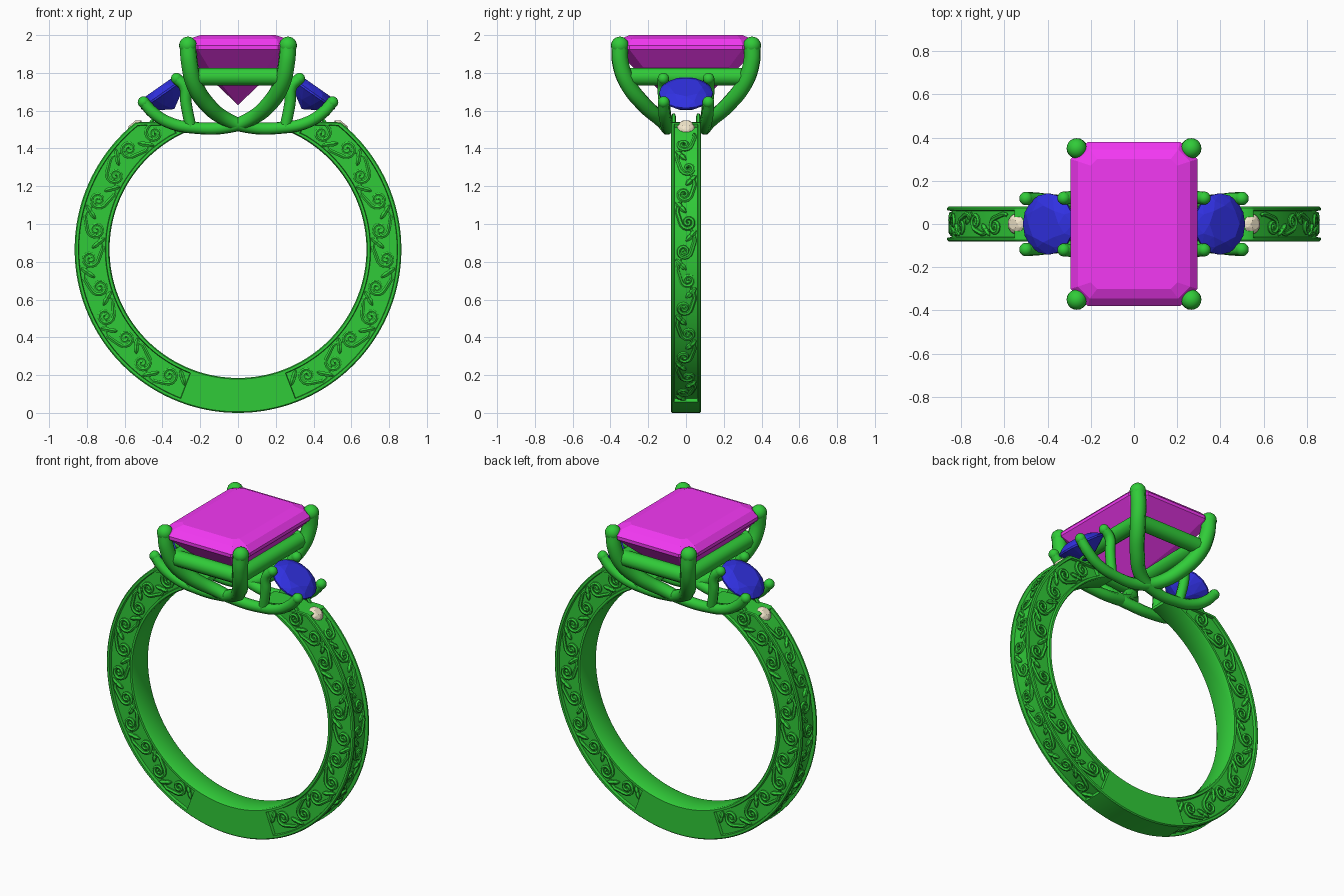
import bpy, bmesh
from math import sin, cos, pi, radians
from mathutils import Matrix, Vector

if "Cube" in bpy.data.objects:
    bpy.data.objects.remove(bpy.data.objects["Cube"])

ZC, RI, RO, HW = 0.865, 0.68, 0.865, 0.08   # ring centre height, radii, half width


def material(name, rgb):
    m = bpy.data.materials.new(name)
    m.diffuse_color = (*rgb, 1)
    m.use_nodes = True
    m.node_tree.nodes["Principled BSDF"].inputs["Base Color"].default_value = m.diffuse_color
    return m


GREEN = material("green_metal", (0.03, 0.6, 0.04))
PINK = material("magenta_gem", (0.9, 0.04, 0.9))
BLUE = material("blue_gem", (0.03, 0.03, 0.75))
CREAM = material("cream_gem", (0.9, 0.8, 0.6))


def finish(name, bm, mat, smooth=None):
    me = bpy.data.meshes.new(name)
    bmesh.ops.recalc_face_normals(bm, faces=bm.faces)
    bm.to_mesh(me)
    bm.free()
    ob = bpy.data.objects.new(name, me)
    bpy.context.collection.objects.link(ob)
    me.materials.append(mat)
    if smooth:
        select(ob)
        bpy.ops.object.shade_smooth_by_angle(angle=radians(smooth))
    return ob


def select(ob):
    bpy.ops.object.select_all(action='DESELECT')
    ob.select_set(True)
    bpy.context.view_layer.objects.active = ob


def tubes(name, paths, depth, kind='BEZIER', res=2):
    """Round wires; each path is a list of (point, radius factor)."""
    cu = bpy.data.curves.new(name, 'CURVE')
    cu.dimensions = '3D'
    cu.bevel_depth, cu.bevel_resolution, cu.resolution_u = depth, res, 8
    cu.use_fill_caps = True
    for path in paths:
        sp = cu.splines.new(kind)
        pts = sp.bezier_points if kind == 'BEZIER' else sp.points
        pts.add(len(path) - 1)
        for q, (p, r) in zip(pts, path):
            q.radius = r
            if kind == 'BEZIER':
                q.co = p
                q.handle_left_type = q.handle_right_type = 'AUTO'
            else:
                q.co = (*p, 1)
    ob = bpy.data.objects.new(name, cu)
    bpy.context.collection.objects.link(ob)
    cu.materials.append(GREEN)
    select(ob)
    bpy.ops.object.convert(target='MESH')
    bpy.ops.object.shade_smooth_by_angle(angle=radians(50))
    return ob


def balls(name, spots):
    bm = bmesh.new()
    for p, r in spots:
        bmesh.ops.create_uvsphere(bm, u_segments=20, v_segments=12, radius=r,
                                  matrix=Matrix.Translation(p))
    finish(name, bm, GREEN, 60)


def polar(r, a, y, side=1):
    return Vector((side * r * sin(a), y, ZC + r * cos(a)))


# Shank: swept section with sunken panels on both sides and the outer face
def section(a, side_cut, top_cut):
    up = cos(a)
    ro = min(RO, 0.675 / up) if up > 0.1 else RO
    rim = min(0.02, (ro - RI) * 0.2)
    d, e = 0.018 * side_cut, 0.02 * top_cut
    half = [(RI, 0.07), (RI + 0.006, HW), (RI + rim, HW), (RI + rim + 0.003, HW - d),
            (ro - rim - 0.003, HW - d), (ro - rim, HW), (ro - 0.006, HW), (ro, HW - 0.006),
            (ro, 0.064), (ro - e, 0.06)]
    return half + [(r, -y) for r, y in reversed(half)]


bm = bmesh.new()
breaks = [28, 40, 159, 201, 320, 332]
angles = sorted([17 + i * 326 / 163 for i in range(164)]
                + [b + s for b in breaks for s in (-0.2, 0.2)])
loops = []
for deg in angles:
    f = min(deg, 360 - deg)
    pts = section(radians(deg), 28 < f < 159, 40 < f < 159)
    loops.append([bm.verts.new(polar(r, radians(deg), y)) for r, y in pts])
for A, B in zip(loops, loops[1:]):
    for i in range(len(A)):
        j = (i + 1) % len(A)
        bm.faces.new((A[i], A[j], B[j], B[i]))
bm.faces.new(loops[0])
bm.faces.new(loops[-1])
finish("shank", bm, GREEN, 35)


# Scrollwork: running spirals with tails and leaves, bent onto each panel
def scroll_units(length, h, count):
    L = length / count
    for k in range(count):
        s0, g = (k + 0.5) * L, 1 if k % 2 else -1
        R = min(0.72 * h, 0.5 * L)
        cy = g * 0.2 * h
        tail = [(s0 - L * (0.95 - 0.12 * i), -g * h * (0.1 + 0.72 * sin(pi * 0.5 * i / 5)),
                 0.35 + 0.12 * i) for i in range(6)]
        if k == 0:
            tail = tail[3:]
        curl = []
        for i in range(24):
            u = i / 23
            a = -pi / 2 + u * 3.4 * pi
            r = R * (1 - 0.85 * u ** 0.8)
            curl.append((s0 + r * cos(a), cy + g * r * sin(a), 1.0 - 0.25 * u))
        yield tail + curl + [(s0, cy, 1.1)]
        for q in (0, 1):   # leaves filling the free corner
            yield [(s0 + L * (0.28 + 0.05 * i + 0.12 * q), g * h * (0.95 - 0.3 * q - 0.13 * i),
                    0.3 + 1.0 * sin(pi * i / 5)) for i in range(6)]


paths = []
for side in (1, -1):
    for unit in scroll_units(radians(127) * 0.772, 0.068, 11):
        for f in (1, -1):
            paths.append([(polar(0.772 + max(-.066, min(.066, t)), radians(30) + max(0, s) / 0.772,
                                 f * (HW - 0.015), side), w) for s, t, w in unit])
    for unit in scroll_units(radians(114) * 0.85, 0.056, 11):
        paths.append([(polar(RO - 0.018, radians(44) + max(0, s) / 0.85,
                             max(-.055, min(.055, t)), side), w) for s, t, w in unit])
tubes("scrollwork", paths, 0.012, 'POLY', 1)

# Setting wires: each main prong sweeps down, crosses the middle and ends as an outer side prong
main, inner, tips = [], [], []
for sx in (1, -1):
    for sy in (1, -1):
        w = [(0.265, 0.35, 1.945, 1), (0.258, 0.348, 1.86, 1), (0.232, 0.31, 1.745, 1),
             (0.165, 0.225, 1.635, 0.95), (0.06, 0.135, 1.553, 0.85), (-0.06, 0.105, 1.513, 0.75),
             (-0.22, 0.1, 1.508, 0.7), (-0.36, 0.105, 1.535, 0.7), (-0.45, 0.115, 1.59, 0.7),
             (-0.5, 0.118, 1.645, 0.66)]
        main.append([((sx * x, sy * y, z), r) for x, y, z, r in w])
        v = [(0.325, 0.12, 1.77), (0.285, 0.122, 1.73), (0.275, 0.115, 1.64), (0.25, 0.1, 1.51)]
        inner.append([((sx * x, sy * y, z), 1) for x, y, z in v])
        tips += [((sx * 0.265, sy * 0.35, 1.945), 0.047), ((sx * 0.5, sy * 0.118, 1.645), 0.031),
                 ((sx * 0.325, sy * 0.12, 1.77), 0.03)]
tubes("main_prongs", main, 0.046)
tubes("inner_side_prongs", inner, 0.03)
balls("prong_tips", tips)

# Basket rail under the centre stone
X, Y, Z = 0.22, 0.305, 1.78
corner = [(X, Y, Z), (-X, Y, Z), (-X, -Y, Z), (X, -Y, Z)]
tubes("basket_rail", [[(corner[i], 1), (corner[(i + 1) % 4], 1)] for i in range(4)],
      0.048, 'POLY', 3)


# Faceted stones as hulls of stacked rings
def gem(name, pts, mat, matrix=Matrix()):
    bm = bmesh.new()
    for p in pts:
        bm.verts.new(matrix @ Vector(p))
    res = bmesh.ops.convex_hull(bm, input=bm.verts)
    loose = [v for v in bm.verts if not v.link_faces]
    bmesh.ops.delete(bm, geom=loose, context='VERTS')
    bmesh.ops.dissolve_limit(bm, angle_limit=radians(1), verts=bm.verts, edges=bm.edges)
    return finish(name, bm, mat)


def cut_rect(hx, hy, c, z):
    return [(sx * x, sy * y, z) for sx in (1, -1) for sy in (1, -1)
            for x, y in ((hx, hy - c), (hx - c, hy))]


def ring(n, r, z, turn=0):
    return [(r * cos(2 * pi * (i + turn) / n), r * sin(2 * pi * (i + turn) / n), z)
            for i in range(n)]


gem("centre_stone", cut_rect(0.2, 0.3, 0.03, 2.0) + cut_rect(0.26, 0.345, 0.055, 1.98)
    + cut_rect(0.293, 0.38, 0.08, 1.945) + cut_rect(0.293, 0.38, 0.08, 1.925)
    + cut_rect(0.2, 0.27, 0.05, 1.82) + [(0, 0.05, 1.63), (0, -0.05, 1.63)], PINK)
brilliant = (ring(8, 0.085, 0.042) + ring(8, 0.116, 0.027, 0.5) + ring(16, 0.142, 0.006)
             + ring(16, 0.142, -0.004) + ring(8, 0.075, -0.058, 0.5) + [(0, 0, -0.1)])
accent = (ring(8, 0.024, 0.022) + ring(8, 0.04, 0.012, 0.5) + ring(16, 0.047, 0)
          + [(0, 0, -0.03)])
for side, word in ((1, "right"), (-1, "left")):
    tilt = Matrix.Rotation(side * radians(35), 4, 'Y')
    gem(word + "_side_stone", brilliant,
        BLUE, Matrix.Translation((side * 0.395, 0, 1.69)) @ tilt)
    lean = Matrix.Rotation(side * radians(40), 4, 'Y')
    gem(word + "_accent_stone", accent,
        CREAM, Matrix.Translation(polar(0.85, radians(40), 0, side)) @ lean)
